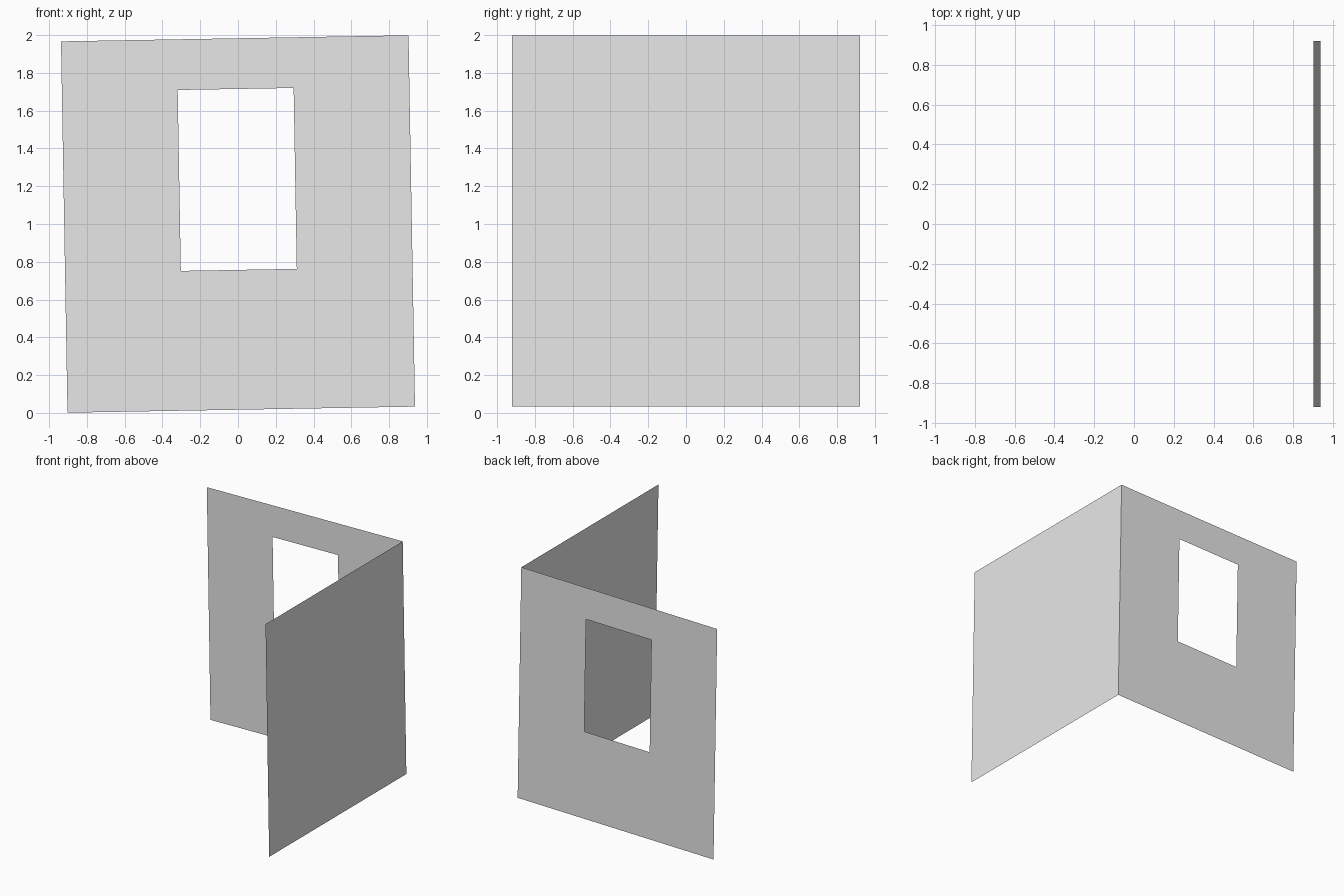
import bpy
import bmesh
from math import radians
from mathutils import Matrix, Vector

cube = bpy.data.objects.get("Cube")
if cube:
    bpy.data.objects.remove(cube, do_unlink=True)

HALF_W, HALF_H = 0.92, 0.983
LEAN = Matrix.Translation((0, 0, 1)) @ Matrix.Rotation(radians(-1), 4, 'Y')

plaster = bpy.data.materials.new("light_grey_plaster")
plaster.use_nodes = True
grey = (0.8, 0.8, 0.8, 1)
plaster.diffuse_color = grey
plaster.node_tree.nodes["Principled BSDF"].inputs["Base Color"].default_value = grey


def wall(name, across, up, place, is_open=lambda i, j: False):
    """Thin sheet split at the given lines, leaving out the open cells."""
    bm = bmesh.new()
    grid = [[bm.verts.new(LEAN @ Vector(place(a, z))) for z in up] for a in across]
    for i in range(len(across) - 1):
        for j in range(len(up) - 1):
            if not is_open(i, j):
                bm.faces.new((grid[i][j], grid[i][j + 1],
                              grid[i + 1][j + 1], grid[i + 1][j]))
    mesh = bpy.data.meshes.new(name)
    bm.to_mesh(mesh)
    bm.free()
    mesh.materials.append(plaster)
    bpy.context.collection.objects.link(bpy.data.objects.new(name, mesh))


# Back wall with a window opening in its middle cell
wall("window_wall",
     (-HALF_W, -0.307, 0.307, HALF_W), (-HALF_H, -0.243, 0.715, HALF_H),
     lambda a, z: (a, HALF_W, z), lambda i, j: i == 1 and j == 1)

# Plain wall on the left side, facing outwards
wall("side_wall", (HALF_W, -HALF_W), (-HALF_H, HALF_H),
     lambda a, z: (HALF_W, a, z))
